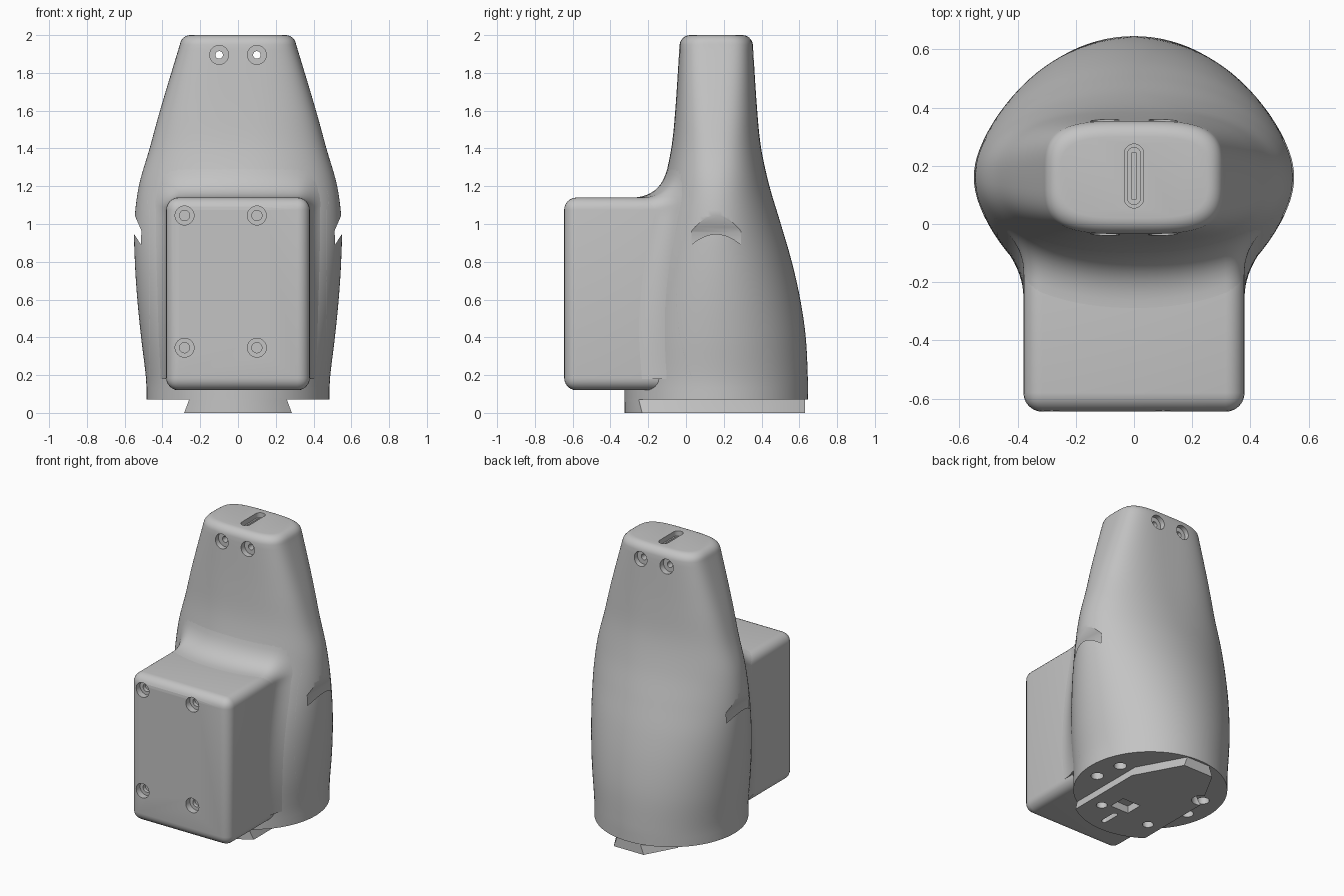
import bpy, bmesh, math
from mathutils import Vector

cube = bpy.data.objects.get("Cube")
if cube:
    bpy.data.objects.remove(cube, do_unlink=True)

grey = bpy.data.materials.new("plain_grey")
grey.use_nodes = True
COLOUR = (0.55, 0.55, 0.55, 1)
grey.diffuse_color = COLOUR
grey.node_tree.nodes["Principled BSDF"].inputs["Base Color"].default_value = COLOUR

CY = 0.16          # depth of the body axis
BASE_R = 0.485     # radius of the round foot
FOOT = 0.07        # height of the body underside

# height, half width, half depth, squareness of the section
PROFILE = [
    (0.07, 0.485, 0.485, 2), (0.18, 0.487, 0.485, 2), (0.4, 0.513, 0.474, 2),
    (0.6, 0.533, 0.445, 2), (0.8, 0.546, 0.4, 2), (1.0, 0.549, 0.342, 2),
    (1.2, 0.525, 0.282, 2.15), (1.4, 0.468, 0.238, 2.5),
    (1.6, 0.413, 0.217, 2.9), (1.95, 0.308, 0.194, 3.6),
]


def section(z):
    """Smoothly interpolated half width, half depth and squareness."""
    rows = PROFILE
    z = min(max(z, rows[0][0]), rows[-1][0])
    i = next(k for k in range(len(rows) - 1) if z <= rows[k + 1][0])
    a, b = rows[i], rows[i + 1]
    before, after = rows[max(i - 1, 0)], rows[min(i + 2, len(rows) - 1)]
    h = b[0] - a[0]
    t = (z - a[0]) / h
    out = []
    for k in (1, 2, 3):
        m0 = (b[k] - before[k]) / (b[0] - before[0]) * h
        m1 = (after[k] - a[k]) / (after[0] - a[0]) * h
        c = b[k] - a[k]
        out.append(a[k] + t * m0 + t * t * (3 * c - 2 * m0 - m1)
                   + t ** 3 * (m0 + m1 - 2 * c))
    return out


def ring(rx, ry, n, z, count=96):
    pts = []
    for i in range(count):
        c, s = (f(math.tau * i / count) for f in (math.cos, math.sin))
        pts.append(Vector((math.copysign(rx * abs(c) ** (2 / n), c),
                           CY + math.copysign(ry * abs(s) ** (2 / n), s), z)))
    return pts


def finish(bm, name):
    bmesh.ops.recalc_face_normals(bm, faces=bm.faces)
    mesh = bpy.data.meshes.new(name)
    bm.to_mesh(mesh)
    bm.free()
    mesh.materials.append(grey)
    obj = bpy.data.objects.new(name, mesh)
    bpy.context.collection.objects.link(obj)
    return obj


def loft(name, rings):
    """Closed skin through matching rings, capped at both ends."""
    bm = bmesh.new()
    loops = [[bm.verts.new(p) for p in r] for r in rings]
    for lo, hi in zip(loops, loops[1:]):
        for i in range(len(lo)):
            j = (i + 1) % len(lo)
            bm.faces.new((lo[i], lo[j], hi[j], hi[i]))
    bm.faces.new(loops[0])
    bm.faces.new(loops[-1])
    return finish(bm, name)


def cut(target, cutter):
    mod = target.modifiers.new("cut", "BOOLEAN")
    mod.operation, mod.solver, mod.object = "DIFFERENCE", "EXACT", cutter
    bpy.context.view_layer.objects.active = target
    bpy.ops.object.modifier_apply(modifier=mod.name)
    bpy.data.objects.remove(cutter, do_unlink=True)


def prism(name, outline, offset):
    return loft(name, [outline, [p + Vector(offset) for p in outline]])


def drill(target, centre, radius, offset):
    """Round hole from centre along offset."""
    rot = Vector((0, 0, 1)).rotation_difference(Vector(offset))
    circle = [Vector(centre) + rot @ Vector((radius * math.cos(a), radius * math.sin(a), 0))
              for a in (math.tau * i / 32 for i in range(32))]
    cut(target, prism("drill", circle, offset))


def slot(target, x, y, half_w, half_l, z, depth):
    """Rounded slot running along y."""
    pts = []
    for i in range(24):
        a = math.tau * (i + 0.5) / 24
        end = math.copysign(half_l - half_w, math.sin(a))
        pts.append(Vector((x + half_w * math.cos(a), y + end + half_w * math.sin(a), z)))
    cut(target, prism("slot_cutter", pts, (0, 0, depth)))


def box(name, lo, hi):
    x0, y0, z0 = lo
    x1, y1, z1 = hi
    base = [Vector(p) for p in ((x0, y0, z0), (x1, y0, z0), (x1, y1, z0), (x0, y1, z0))]
    return prism(name, base, (0, 0, z1 - z0))


# Tapered body with a rounded top rim
rings = []
for i in range(61):
    z = FOOT + (1.95 - FOOT) * i / 60
    rings.append(ring(*section(z), z))
rx, ry, n = section(1.95)
for i in range(1, 7):
    a = math.pi / 2 * i / 6
    inset = 0.01 * i / 6 + 0.045 * (1 - math.cos(a))
    rings.append(ring(rx - inset, ry - inset, n, 1.95 + 0.05 * math.sin(a)))
body = loft("tapered_body", rings)

# Hooked grip notches on both sides
for s in (1, -1):
    shape = [Vector((s * x, 0.03, z)) for x, z in
             ((0.507, 0.88), (0.507, 0.955), (0.575, 1.11), (0.575, 0.985))]
    cut(body, prism("notch_cutter", shape, (0, 0.26, 0)))

# Counterbored cross holes near the top
for x in (-0.1, 0.1):
    drill(body, (x, -0.2, 1.895), 0.05, (0, 0.2, 0))
    drill(body, (x, 0.52, 1.895), 0.05, (0, -0.2, 0))
    drill(body, (x, -0.2, 1.895), 0.02, (0, 0.8, 0))

# Top slot with a tongue
slot(body, 0, 0.165, 0.033, 0.11, 1.965, 0.1)
slot(body, 0, 0.165, 0.022, 0.098, 1.88, 0.1)
tongue = box("slot_tongue", (-0.009, 0.085, 1.87), (0.009, 0.245, 1.965))

# Underside holes
for s in (1, -1):
    for x, y in ((0.37, 0.08), (0.34, 0.27)):
        drill(body, (s * x, y, 0), 0.04, (0, 0, 0.13))

# Front housing with rounded edges
housing = box("front_housing", (-0.38, -0.645, 0.12), (0.38, 0, 1.14))
bm = bmesh.new()
bm.from_mesh(housing.data)
bmesh.ops.bevel(bm, geom=bm.edges[:], offset=0.065, segments=6, profile=0.5, affect="EDGES")
bm.to_mesh(housing.data)
bm.free()
for x in (-0.283, 0.1):
    for z in (0.345, 1.045):
        drill(housing, (x, -0.7, z), 0.05, (0, 0.1, 0))
        drill(housing, (x, -0.7, z), 0.027, (0, 0.125, 0))


# Curved fillet between housing and body
def body_front(x, z):
    rx, ry, n = section(z)
    return CY - ry * max(0, 1 - (abs(x) / rx) ** n) ** (1 / n)


R = 0.065
half = [(0.38, 0.18 + 0.895 * i / 20, 1, 0) for i in range(20)]
for i in range(9):
    c, s = math.cos(math.pi / 16 * i), math.sin(math.pi / 16 * i)
    half.append((0.38 - R + R * c, 1.14 - R + R * s, c, s))
half += [((0.38 - R) * (1 - i / 8), 1.14, 0, 1) for i in range(1, 9)]
path = half + [(-x, z, -nx, nz) for x, z, nx, nz in half[-2::-1]]
bm = bmesh.new()
strips = []
for x, z, nx, nz in path:
    reach = 0.09 + 0.06 * nz
    ox, oz = x + nx * reach, z + nz * reach
    y = body_front(x, z)
    p0 = Vector((x, y - reach, z))
    p1 = Vector((x, y, z))
    p2 = Vector((ox, body_front(ox, oz), oz))
    strips.append([bm.verts.new(p0 * (1 - t) ** 2 + p1 * 2 * t * (1 - t) + p2 * t * t)
                   for t in (k / 10 for k in range(11))] + [bm.verts.new(p1)])
for a, b in zip(strips, strips[1:]):
    for k in range(12):
        j = (k + 1) % 12
        bm.faces.new((a[k], a[j], b[j], b[k]))
bm.faces.new(strips[0])
bm.faces.new(strips[-1])
fillet = finish(bm, "housing_fillet")


# Dovetail foot plate, wider at the bottom
def plate_outline(w, z):
    pts = []
    for i in range(17):
        x = w * (i / 8 - 1)
        pts.append(Vector((x, CY - math.sqrt(BASE_R ** 2 - x * x), z)))
    return pts + [Vector((x, y, z)) for x, y in
                  ((w, 0.32), (w - 0.17, 0.63), (0.17 - w, 0.63), (-w, 0.32))]


plate = loft("dovetail_plate", [plate_outline(0.285, 0), plate_outline(0.255, 0.08)])
drill(plate, (-0.25, 0.36, -0.05), 0.06, (0, 0, 0.2))
for s in (1, -1):
    drill(plate, (s * 0.19, -0.09, -0.05), 0.035, (0, 0, 0.11))
cut(plate, box("pocket_cutter", (0, -0.06, -0.05), (0.14, 0.06, 0.05)))
slot(plate, 0.05, -0.18, 0.018, 0.07, -0.05, 0.09)

# Smooth shading with crisp cut edges
for obj in bpy.context.view_layer.objects:
    obj.select_set(False)
for obj in (body, housing, fillet, plate, tongue):
    obj.select_set(True)
bpy.context.view_layer.objects.active = body
bpy.ops.object.shade_smooth_by_angle(angle=math.radians(32))
